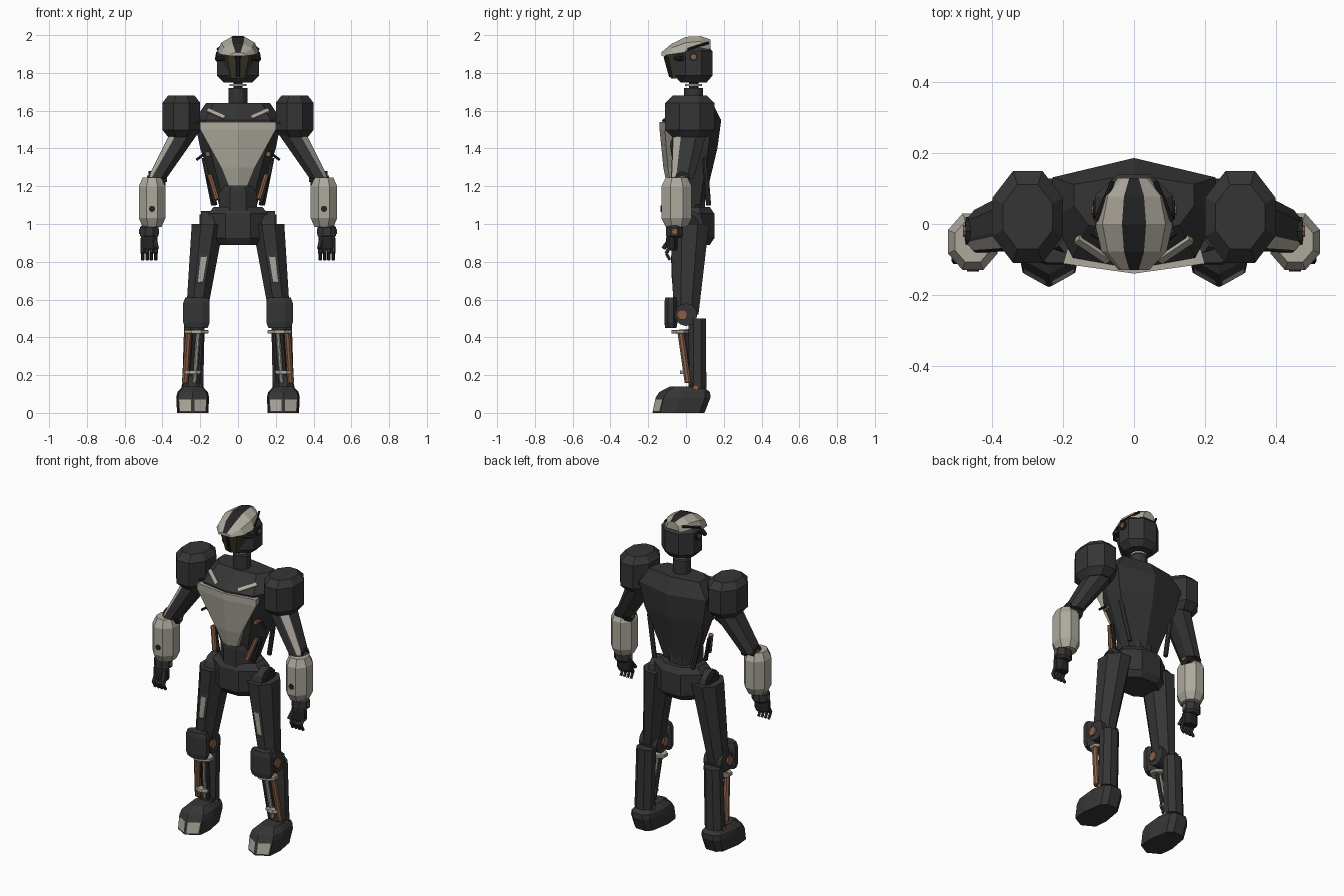
import bpy, bmesh
from math import cos, sin, pi, sqrt
from mathutils import Vector

cube = bpy.data.objects.get("Cube")
if cube:
    bpy.data.objects.remove(cube)


def material(name, red, green, blue):
    mat = bpy.data.materials.new(name)
    mat.use_nodes = True
    colour = (red, green, blue, 1)
    mat.diffuse_color = colour
    mat.node_tree.nodes["Principled BSDF"].inputs["Base Color"].default_value = colour
    return mat


GREY = material("charcoal", .036, .036, .037)
BLACK = material("black", .018, .018, .018)
BEIGE = material("warm_beige", .42, .395, .335)
COPPER = material("copper", .25, .115, .06)
OLIVE = material("olive_glass", .04, .04, .025)
WHITE = material("pale_metal", .6, .62, .6)


def vec(x, y, z):
    return Vector((x, y, z))


def skin(name, loops, mat, pair=True, panels=(), panel_mat=BEIGE, inset=0):
    """Join closed loops into a capped solid, once or as a left and right pair.
    Panels are (segment, edge) faces that take the panel material."""
    for label, side in (("left_", 1), ("right_", -1)) if pair else (("", 1),):
        bm = bmesh.new()
        rings = [[bm.verts.new((x * side, y, z)) for x, y, z in loop] for loop in loops]
        count = len(rings[0])
        chosen = []
        for segment, (low, high) in enumerate(zip(rings, rings[1:])):
            for edge in range(count):
                after = (edge + 1) % count
                face = bm.faces.new((low[edge], low[after], high[after], high[edge]))
                if (segment, edge) in panels:
                    chosen.append(face)
        bm.faces.new(rings[0])
        bm.faces.new(rings[-1])
        bmesh.ops.recalc_face_normals(bm, faces=bm.faces)
        if chosen and inset:
            bmesh.ops.inset_individual(bm, faces=chosen, thickness=inset, depth=.003)
        for face in chosen:
            face.material_index = 1
        mesh = bpy.data.meshes.new(label + name)
        bm.to_mesh(mesh)
        bm.free()
        mesh.materials.append(mat)
        mesh.materials.append(panel_mat)
        part = bpy.data.objects.new(label + name, mesh)
        bpy.context.scene.collection.objects.link(part)


def mirrored(half):
    """Complete an outline from its +x half."""
    return half + [(-x, y) for x, y in reversed(half) if x > 0]


# Octagon with flat sides at distance one; the edge numbers face forward
CORNERS = [(k + .5) * pi / 4 for k in range(8)]
OCTAGON = [(cos(a) / cos(pi / 8), sin(a) / cos(pi / 8)) for a in CORNERS]
FRONT, FRONT_OUT = 5, 6


def loft(name, rings, mat, outline=OCTAGON, **options):
    """Each ring is a centre, a half width and a half depth."""
    loops = [[centre + vec(u * wide, v * deep, 0) for u, v in outline]
             for centre, wide, deep in rings]
    skin(name, loops, mat, **options)


def block(name, centre, half, mat, taper=.7, **options):
    """Octagonal block whose top and bottom are chamfered."""
    loft(name, [(centre + vec(0, 0, half.z * h), half.x * s, half.y * s)
                for h, s in ((-1, taper), (-.65, 1), (.65, 1), (1, taper))], mat, **options)


def limb(name, start, end, r_start, r_end, mat, depth=1.2, steps=1, **options):
    rings = []
    for step in range(steps + 1):
        t = step / steps
        r = r_start + (r_end - r_start) * t
        rings.append((start.lerp(end, t), r, r * depth))
    loft(name, rings, mat, **options)


def rod(name, start, end, r, mat, sides=8, **options):
    turn = (end - start).to_track_quat('Z', 'Y')
    angles = [2 * pi * k / sides for k in range(sides)]
    circle = [turn @ vec(r * cos(a), r * sin(a), 0) for a in angles]
    skin(name, [[p + c for c in circle] for p in (start, end)], mat, **options)


def axle(name, centre, r, half, mat, sides=8):
    rod(name, centre - vec(half, 0, 0), centre + vec(half, 0, 0), r, mat, sides)


# Torso: ridged front and back, sloping in to the neck
TORSO = mirrored([(0, -1), (.75, -.8), (1, -.1), (1, .65), (0, 1)])
body = [(vec(0, .03, z), r, r * .68) for z, r in ((1.1, .1), (1.2, .13), (1.4, .2), (1.55, .23))]
loft("torso", body + [(vec(0, .06, 1.64), .17, .08)], GREY, TORSO, pair=False)
block("abdomen", vec(0, .01, 1.12), vec(.1, .09, .08), GREY, .95, pair=False)
block("pelvis", vec(0, .03, .99), vec(.16, .12, .1), GREY, .8, pair=False)

# Chest plate: tapering wedge with a centre ridge
WEDGE = mirrored([(0, 1), (1, .8), (.9, .3)])
skin("chest_plate", [[(u * wide, v * front, z) for u, v in WEDGE] for z, wide, front in
                     ((1.2, .05, -.1), (1.3, .09, -.12), (1.5, .2, -.14), (1.54, .2, -.14))],
     BEIGE, pair=False)

# Torso details
rod("collar_stripe", vec(.16, -.04, 1.6), vec(.07, -.1, 1.56), .016, BEIGE, 4)
SIDE_STUD = vec(.16, -.06, 1.37)
rod("side_stud", SIDE_STUD, SIDE_STUD + vec(0, .08, 0), .014, COPPER)
rod("side_peg", SIDE_STUD + vec(.02, .03, 0), SIDE_STUD + vec(.06, .02, -.03), .007, BLACK)
rod("waist_tube", vec(.15, -.03, 1.26), vec(.11, -.07, 1.13), .014, COPPER)
rod("waist_hose", vec(.16, 0, 1.25), vec(.12, -.02, 1.1), .012, BLACK)
rod("back_strut", vec(.18, .1, 1.35), vec(.13, .12, 1.1), .014, GREY)

# Neck
NECK = vec(0, .04, 1.72)
UP = vec(0, 0, .01)
rod("neck", NECK - UP * 10, NECK, .05, GREY, 12, pair=False)
rod("neck_post", NECK, NECK + UP * 6, .025, BLACK, pair=False)
rod("neck_ring", NECK + UP, NECK + UP * 2, .045, WHITE, 12, pair=False)

# Head
block("skull", vec(0, .04, 1.85), vec(.11, .1, .1), GREY, pair=False)
FACE = mirrored([(0, -1), (.6, -.8), (1, .3), (.8, 1)])
loft("face_visor", [(vec(0, -.03, 1.77), .06, .05), (vec(0, -.04, 1.9), .1, .07)],
     OLIVE, FACE, pair=False)
rod("nose_bar", vec(0, -.08, 1.78), vec(0, -.11, 1.89), .01, BLACK, pair=False)
EAR = vec(.1, .04, 1.885)
axle("ear", EAR, .026, .016, BLACK)
axle("ear_stud", EAR, .014, .02, COPPER)
rod("brow", vec(0, -.1, 1.885), vec(.115, -.02, 1.875), .013, BLACK)
rod("cap_seam", vec(.107, .01, 1.925), vec(.06, .12, 1.96), .007, BLACK)

# Cap: arched sections from peak to rear with a dark centre stripe
ARCH = [(cos(k * pi / 5), sin(k * pi / 5)) for k in range(6)]
sections = []
for t in (-1, -.6, 0, .6, 1):
    wide = .11 * sqrt(1 - .85 * t * t)
    tall = .085 + .015 * t - .05 * t * t
    sections.append([(u * wide, .13 * t, 1.91 + .02 * t + v * tall) for u, v in ARCH])
STRIPE, UNDERSIDE = 2, 5
skin("cap", sections, BEIGE, pair=False, panel_mat=BLACK,
     panels=[(k, edge) for k in range(4) for edge in (STRIPE, UNDERSIDE)])

# Arm
ELBOW = vec(.43, -.02, 1.24)
WRIST = vec(.47, -.06, .96)
block("shoulder", vec(.3, .02, 1.57), vec(.1, .13, .11), GREY)
limb("upper_arm", vec(.25, .03, 1.54), ELBOW, .08, .05, GREY,
     panels=[(0, FRONT_OUT)], inset=.012)
axle("elbow", ELBOW, .04, .045, BLACK)
axle("elbow_stud", ELBOW, .018, .053, COPPER)
FOREARM = vec(.455, -.05, 1.115)
block("forearm", FOREARM, vec(.07, .08, .13), BEIGE, .72)
PORT = FOREARM + vec(0, -.08, -.035)
rod("forearm_port", PORT - vec(0, .004, 0), PORT + vec(0, .03, 0), .017, BLACK)
block("wrist", WRIST, vec(.05, .045, .035), GREY)
axle("wrist_stud", WRIST, .014, .053, COPPER)

# Hand with curled fingers
PALM = WRIST + vec(0, -.015, -.06)
block("palm", PALM, vec(.045, .03, .04), BLACK, .85)
for finger in range(4):
    knuckle = PALM + vec((finger - 1.5) * .023, -.01, -.02)
    bend = knuckle + vec(0, -.02, -.035)
    rod(f"finger_{finger}", knuckle, bend, .011, GREY, 6)
    rod(f"fingertip_{finger}", bend, bend + vec(0, .02, -.035), .009, GREY, 6)
rod("thumb", PALM + vec(-.03, -.01, .02), PALM + vec(-.04, -.045, -.03), .012, GREY, 6)

# Hip and thigh
HIP = vec(.16, .02, 1)
KNEE = vec(.22, 0, .52)
ANKLE = vec(.24, .05, .13)
axle("hip_joint", HIP, .07, .035, GREY, 12)
axle("hip_cap", HIP, .05, .045, BLACK, 12)
axle("hip_band", HIP + vec(.06, 0, -.03), .012, .02, COPPER)
limb("thigh", HIP, KNEE, .085, .055, GREY, steps=3, panels=[(1, FRONT)], inset=.02)
rod("thigh_trim", vec(.16, -.065, .88), vec(.18, -.07, .76), .006, BEIGE, 4)

# Knee
block("knee_pad", KNEE + vec(0, -.08, .01), vec(.07, .035, .08), GREY, .85)
axle("knee_joint", KNEE, .06, .06, GREY, 12)
axle("knee_stud", KNEE + vec(0, -.02, 0), .03, .07, COPPER, 6)

# Shin: calf shell behind exposed rods and collars
limb("calf", KNEE + vec(.01, .06, -.02), ANKLE + vec(0, .01, 0), .054, .056, GREY, .85)
for name, shift, r, mat in (("shin_piston", .04, .018, COPPER), ("shin_bar", -.01, .012, BEIGE),
                            ("shin_cable", -.03, .012, GREY), ("shin_core", .01, .024, BLACK)):
    setback = vec(0, .03, 0) if mat is BLACK else vec(0, 0, 0)
    rod(name, KNEE + vec(shift, -.03, -.08) + setback,
        ANKLE + vec(shift, -.04, .03) + setback, r, mat)
block("upper_collar", KNEE + vec(0, -.03, -.09), vec(.063, .047, .01), BEIGE, .95)
block("lower_collar", ANKLE + vec(0, -.05, .085), vec(.042, .032, .01), BEIGE, .95)

# Ankle and pointed foot with inset toe plates
axle("ankle", ANKLE, .032, .05, GREY)
axle("ankle_stud", ANKLE, .015, .058, COPPER)
FOOT = mirrored([(0, -1), (.9, -.7), (1, -.1), (.75, .8), (.4, 1)])
loft("foot", [(vec(.24, -.04 + .3 * z, z), .087 * s, .145 * s)
              for z, s in ((0, .95), (.08, 1), (.11, .93), (.14, .6))], GREY, FOOT,
     panels=[(0, 0), (0, len(FOOT) - 1)], inset=.013)
